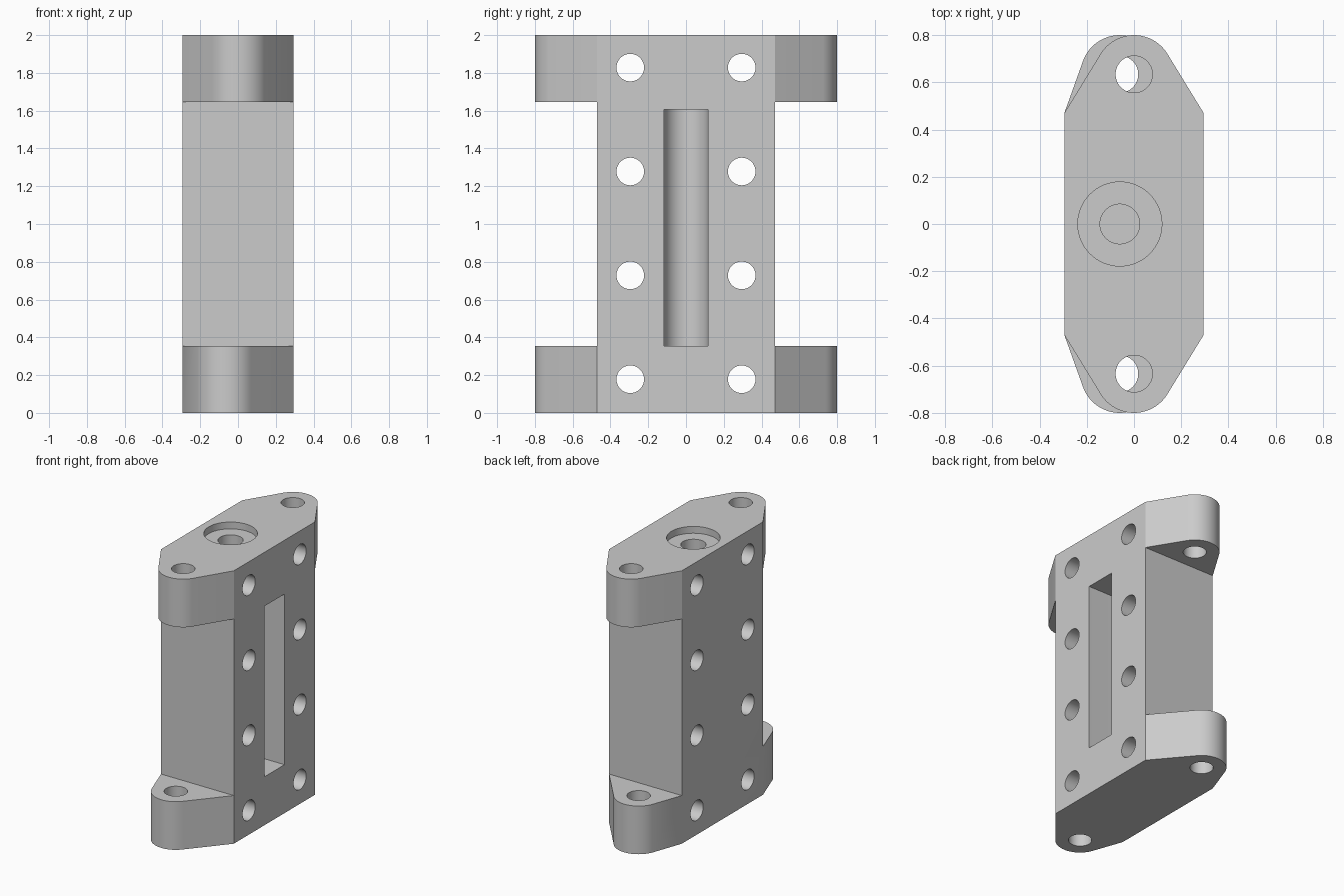
import bpy
import bmesh
import math
from mathutils import Vector, Matrix
from mathutils.geometry import convex_hull_2d

if "Cube" in bpy.data.objects:
    bpy.data.objects.remove(bpy.data.objects["Cube"], do_unlink=True)

HALF_X, HALF_Y = 0.295, 0.47      # body footprint
EAR_Y, EAR_R = 0.634, 0.166       # rounded mounting ears
FLANGE_H = 0.353
BORE_X = -0.06

grey = bpy.data.materials.new("light grey")
grey.use_nodes = True
grey.diffuse_color = (0.6, 0.6, 0.6, 1)
grey.node_tree.nodes["Principled BSDF"].inputs["Base Color"].default_value = (0.6, 0.6, 0.6, 1)


def circle(x, y, r, n=64):
    return [Vector((x + r * math.cos(math.tau * i / n), y + r * math.sin(math.tau * i / n)))
            for i in range(n)]


def prism(name, points, low, high, matrix=Matrix()):
    """Extrude the convex outline of the points from low to high."""
    bm = bmesh.new()
    face = bm.faces.new([bm.verts.new((*points[i], low)) for i in convex_hull_2d(points)])
    top = bmesh.ops.extrude_face_region(bm, geom=[face])["geom"]
    bmesh.ops.translate(bm, vec=(0, 0, high - low),
                        verts=[v for v in top if isinstance(v, bmesh.types.BMVert)])
    bmesh.ops.recalc_face_normals(bm, faces=bm.faces)
    bm.transform(matrix)
    mesh = bpy.data.meshes.new(name)
    bm.to_mesh(mesh)
    bm.free()
    mesh.materials.append(grey)
    obj = bpy.data.objects.new(name, mesh)
    bpy.context.collection.objects.link(obj)
    return obj


corners = [Vector((sx * HALF_X, sy * HALF_Y)) for sx in (-1, 1) for sy in (-1, 1)]


def flange(name, ear_x, low):
    ears = circle(ear_x, EAR_Y, EAR_R) + circle(ear_x, -EAR_Y, EAR_R)
    return prism(name, corners + ears, low, low + FLANGE_H)


# Solid block with the two eared flanges
block = prism("mounting_block", corners, 0, 2)
parts = [flange("lower_flange", BORE_X, 0), flange("upper_flange", 0, 2 - FLANGE_H)]

# Vertical holes through the ears
cutters = []
for ear_x, low in ((BORE_X, -0.1), (0, 1.5)):
    for side in (-1, 1):
        cutters.append(prism("ear_hole", circle(ear_x, side * EAR_Y, 0.078), low, low + 0.6))

# Cross holes along x, four rows of two
to_x = Matrix.Rotation(math.pi / 2, 4, "Y")
for row in range(4):
    for side in (-1, 1):
        z = 0.178 + 0.55 * row
        cutters.append(prism("cross_hole", circle(-z, side * 0.295, 0.073), -0.5, 0.5, to_x))

# Round-backed slot open on one side, with a bore and counterbore from the top
slot = circle(BORE_X, 0, 0.117) + [Vector((0.4, 0.117)), Vector((0.4, -0.117))]
cutters.append(prism("slot", slot, 0.355, 1.605))
cutters.append(prism("bore", circle(BORE_X, 0, 0.084), 1.5, 2.1))
cutters.append(prism("counterbore", circle(BORE_X, 0, 0.178), 1.95, 2.1))

# Combine everything into one clean mesh
for operation, group in (("UNION", parts), ("DIFFERENCE", cutters)):
    for tool in group:
        tool.hide_render = True
        mod = block.modifiers.new(tool.name, "BOOLEAN")
        mod.operation, mod.solver, mod.object = operation, "EXACT", tool
evaluated = block.evaluated_get(bpy.context.evaluated_depsgraph_get())
result = bpy.data.meshes.new_from_object(evaluated)
block.modifiers.clear()
block.data = result
for tool in parts + cutters:
    bpy.data.objects.remove(tool, do_unlink=True)

bpy.ops.object.select_all(action="DESELECT")
block.select_set(True)
bpy.context.view_layer.objects.active = block
bpy.ops.object.shade_smooth_by_angle(angle=math.radians(20))
